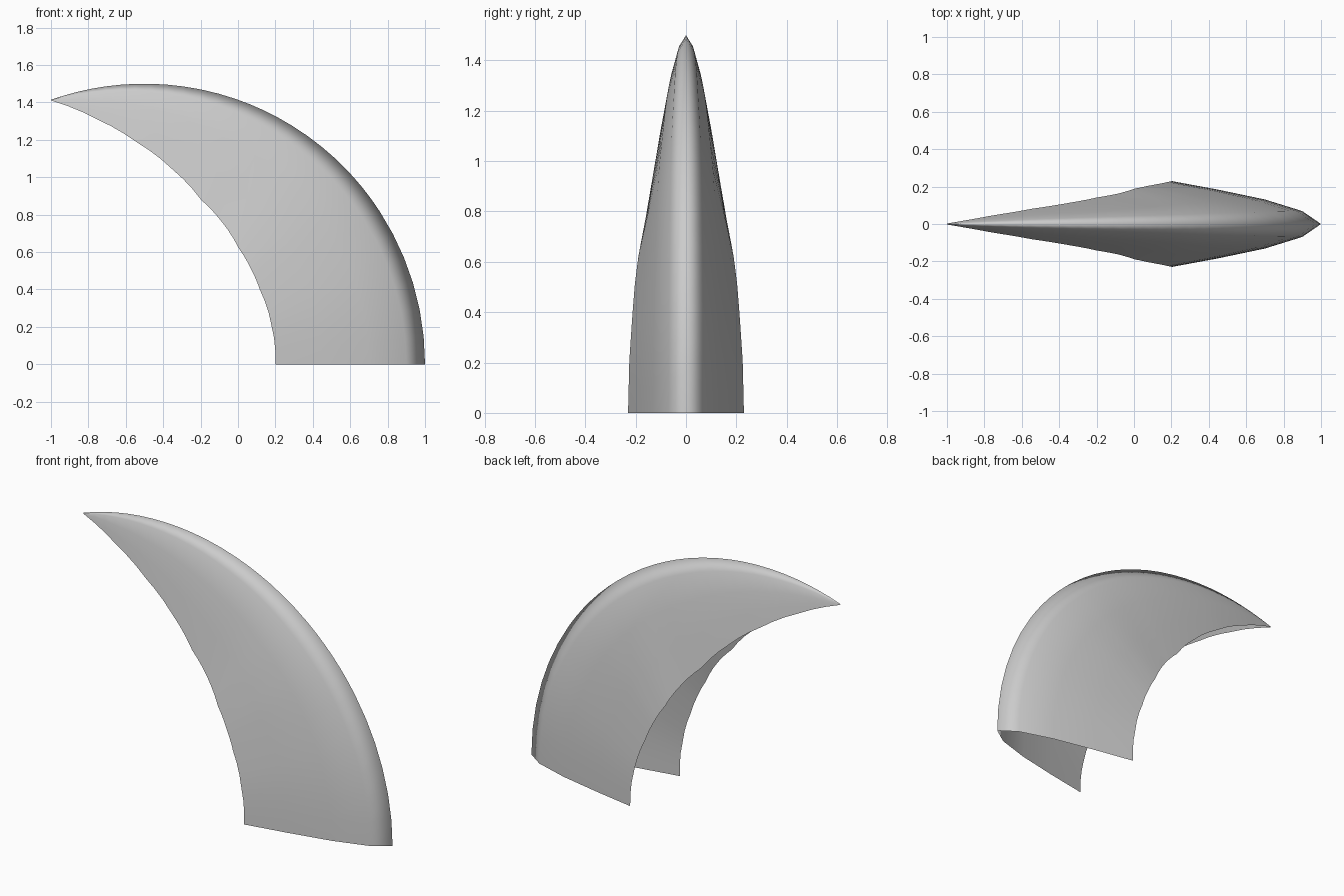
import bpy, bmesh
from math import radians, sin, cos

if "Cube" in bpy.data.objects:
    bpy.data.objects.remove(bpy.data.objects["Cube"])

# Outer crest: circular arc around (-0.5, 0) in the xz plane
CX, R = -0.5, 1.5
# Stations along the arc: angle in degrees, depth toward the centre, half width
KEYS = [(0, .80, .23), (17, .79, .225), (33, .765, .212), (42, .735, .203),
        (51, .70, .189), (62, .63, .161), (71, .57, .142), (82, .445, .112),
        (92, .312, .082), (101, .165, .046), (109.47, .004, .003)]
# Half cross-section from crest to inner edge: depth fraction, width fraction
SECTION = [(0, 0), (.125, .30), (.375, .57), (.69, .80), (1, 1)]
STEPS = 3


def stations():
    for a, b in zip(KEYS, KEYS[1:]):
        for i in range(STEPS):
            yield [p + (q - p) * i / STEPS for p, q in zip(a, b)]
    yield KEYS[-1]


# Full section runs over the crest from one inner edge to the other
full = [(d, -w) for d, w in reversed(SECTION[1:])] + SECTION

# Loft the open curved shell
bm = bmesh.new()
rows = []
for ang, depth, half in stations():
    a = radians(ang)
    row = []
    for d, w in full:
        r = R - depth * d
        row.append(bm.verts.new((CX + r * cos(a), half * w, r * sin(a))))
    rows.append(row)
for r0, r1 in zip(rows, rows[1:]):
    for j in range(len(full) - 1):
        bm.faces.new((r0[j], r0[j + 1], r1[j + 1], r1[j]))
for f in bm.faces:
    f.smooth = True
bm.normal_update()

mesh = bpy.data.meshes.new("curved_horn_shell")
bm.to_mesh(mesh)
bm.free()
shell = bpy.data.objects.new("curved_horn_shell", mesh)
bpy.context.collection.objects.link(shell)
